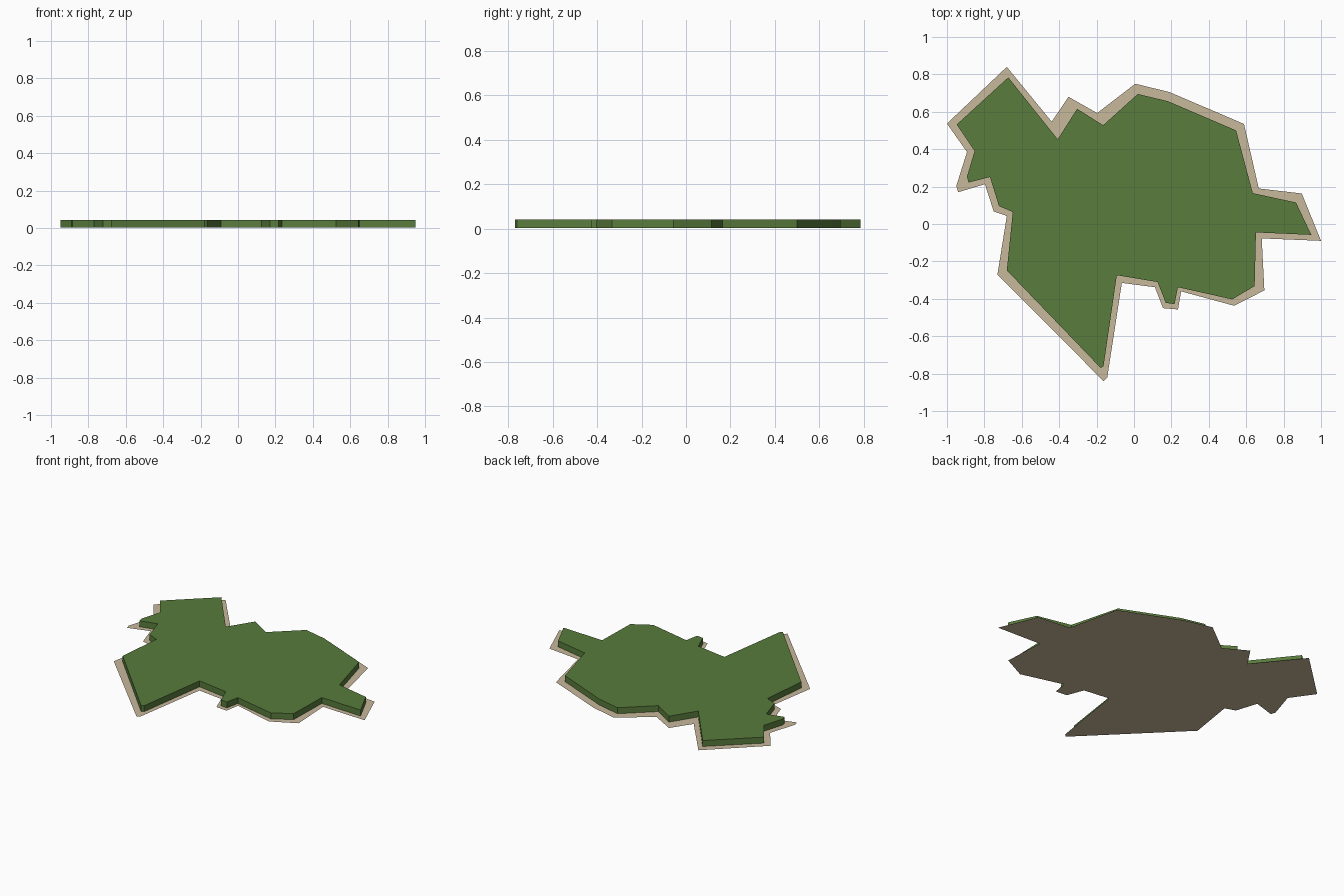
import bpy, bmesh

if "Cube" in bpy.data.objects:
    bpy.data.objects.remove(bpy.data.objects["Cube"])


def material(name, color):
    m = bpy.data.materials.new(name)
    m.diffuse_color = color
    m.use_nodes = True
    m.node_tree.nodes["Principled BSDF"].inputs["Base Color"].default_value = m.diffuse_color
    return m


def slab(name, outline, z, height, mat):
    """Flat polygon, extruded upwards when height is positive."""
    bm = bmesh.new()
    face = bm.faces.new([bm.verts.new((x, y, z)) for x, y in outline])
    face.normal_update()
    if face.normal.z < 0:
        face.normal_flip()
    if height:
        top = bmesh.ops.extrude_face_region(bm, geom=[face], use_keep_orig=True)
        verts = [g for g in top["geom"] if isinstance(g, bmesh.types.BMVert)]
        bmesh.ops.translate(bm, verts=verts, vec=(0, 0, height))
        bmesh.ops.recalc_face_normals(bm, faces=bm.faces)
    mesh = bpy.data.meshes.new(name)
    bm.to_mesh(mesh)
    bm.free()
    mesh.materials.append(mat)
    ob = bpy.data.objects.new(name, mesh)
    bpy.context.collection.objects.link(ob)
    return ob


# Shoreline, clockwise from the north-west headland
shore = [(-.68, .84), (-.44, .547), (-.35, .68), (-.197, .593), (.007, .75),
         (.19, .705), (.588, .535), (.667, .19), (.897, .163), (1, -.09),
         (.683, -.077), (.697, -.355), (.535, -.437), (.252, -.36),
         (.235, -.457), (.155, -.45), (.112, -.338), (-.065, -.315),
         (-.143, -.82), (-.163, -.84), (-.73, -.27), (-.68, .043),
         (-.75, .067), (-.797, .213), (-.94, .17), (-.95, .203),
         (-.893, .385), (-1, .537)]

# Edge of the grass plateau, same order
grass = [(-.672, .784), (-.408, .453), (-.304, .616), (-.165, .528), (.02, .695),
         (.18, .657), (.546, .5), (.635, .165), (.866, .115), (.948, -.058),
         (.652, -.045), (.645, -.332), (.525, -.403), (.235, -.338),
         (.217, -.428), (.17, -.422), (.126, -.31), (-.092, -.274),
         (-.163, -.76), (-.178, -.77), (-.68, -.248), (-.648, .064),
         (-.722, .096), (-.77, .251), (-.885, .222), (-.893, .254),
         (-.852, .39), (-.948, .532)]

# Beach sheet on the ground, grass block on top of it
slab("beach", shore, 0, 0, material("sand", (.58, .48, .33, 1)))
slab("grass_plateau", grass, .002, .04, material("grass", (.10, .20, .045, 1)))
